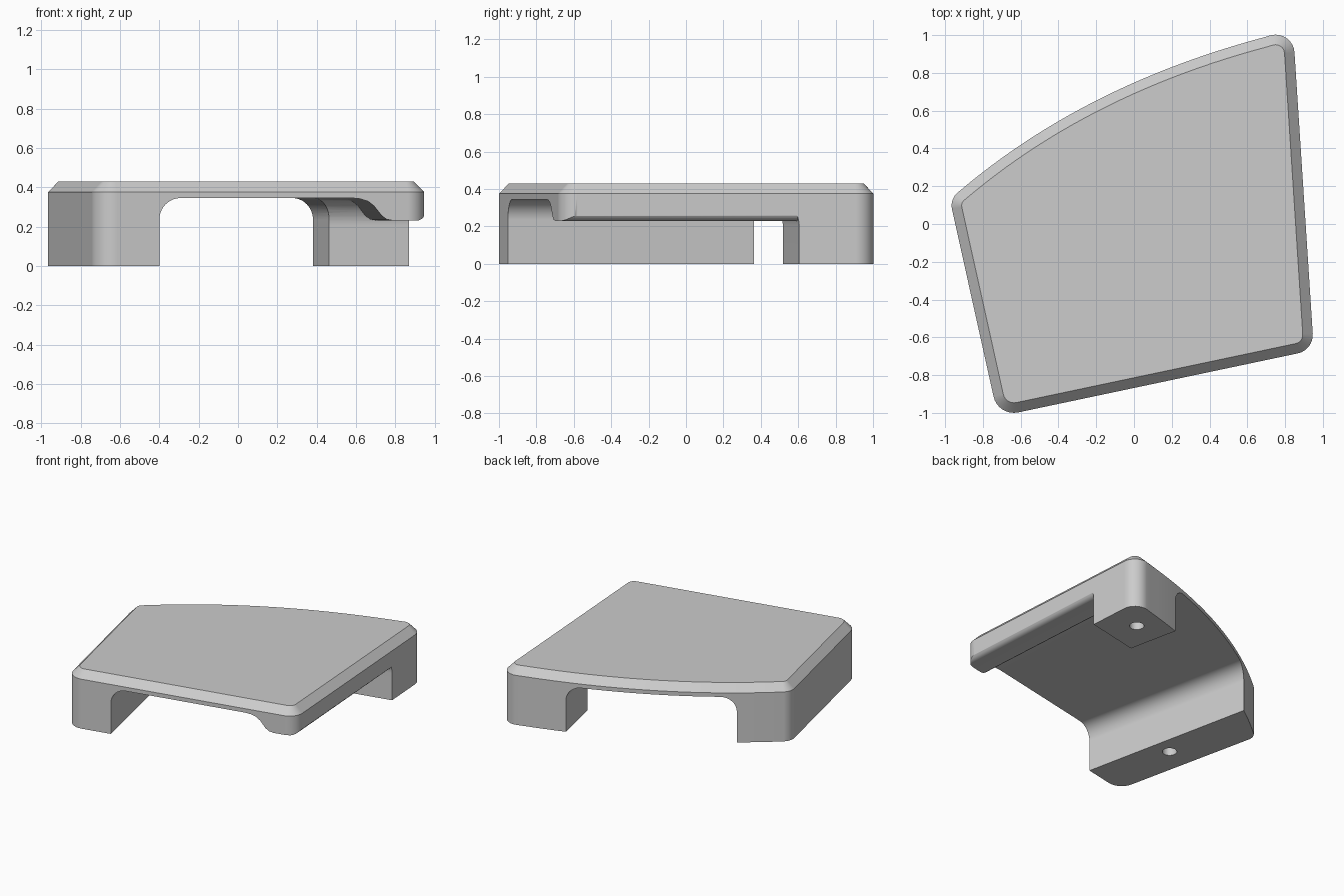
import bpy, bmesh
from math import radians, cos, sin, tan
from mathutils import Vector

cube = bpy.data.objects.get("Cube")
if cube:
    bpy.data.objects.remove(cube, do_unlink=True)

HEIGHT, RIM, CEILING = 0.43, 0.375, 0.345
U = Vector((0.978, 0.209, 0))       # along the front edge
V = Vector((-0.209, 0.978, 0))      # across it, towards the back
W = Vector((-0.066, 1, 0))          # along the lip edge
Z = Vector((0, 0, 1))


def arc(cx, cy, r, start, end, n=10):
    angles = [radians(start + (end - start) * i / n) for i in range(n + 1)]
    return [(cx + r * cos(a), cy + r * sin(a)) for a in angles]


def loft(name, rings):
    """Closed solid through equal rings of points."""
    bm = bmesh.new()
    loops = [[bm.verts.new(p) for p in ring] for ring in rings]
    n = len(loops[0])
    for low, high in zip(loops, loops[1:]):
        for i in range(n):
            j = (i + 1) % n
            bm.faces.new((low[i], low[j], high[j], high[i]))
    bm.faces.new(loops[0][::-1])
    bm.faces.new(loops[-1])
    bmesh.ops.recalc_face_normals(bm, faces=bm.faces)
    mesh = bpy.data.meshes.new(name)
    bm.to_mesh(mesh)
    bm.free()
    obj = bpy.data.objects.new(name, mesh)
    bpy.context.collection.objects.link(obj)
    return obj


def prism(name, profile, across, along, start, end, origin=Vector()):
    return loft(name, [[origin + across * p + Z * q + along * t for p, q in profile]
                       for t in (start, end)])


def combine(target, tool, operation):
    """Apply a boolean and discard the tool."""
    tool.hide_render = True
    mod = target.modifiers.new("cut", 'BOOLEAN')
    mod.operation, mod.solver, mod.object = operation, 'EXACT', tool
    graph = bpy.context.evaluated_depsgraph_get()
    graph.update()
    mesh = bpy.data.meshes.new_from_object(target.evaluated_get(graph))
    target.modifiers.clear()
    target.data = mesh
    bpy.data.objects.remove(tool, do_unlink=True)


def round_corner(p, before, after, r, n=8):
    a, b = (before - p).normalized(), (after - p).normalized()
    half = a.angle(b) / 2
    centre = p + (a + b).normalized() * (r / sin(half))
    first = (p + a * (r / tan(half)) - centre).normalized()
    last = (p + b * (r / tan(half)) - centre).normalized()
    return [centre + first.slerp(last, i / n) * r for i in range(n + 1)]


def inset(points, d):
    result = []
    for i, p in enumerate(points):
        e = (p - points[i - 1]).normalized()
        f = (points[(i + 1) % len(points)] - p).normalized()
        n1, n2 = Vector((-e.y, e.x)), Vector((-f.y, f.x))
        result.append(p + (n1 + n2) * (d / (1 + n1.dot(n2))))
    return result


# Outline: three straight sides and a bowed back, with round corners
back_right, front_right = Vector((-0.975, 0.13)), Vector((-0.72, -1.02))
front_left, back_left = Vector((0.952, -0.667)), Vector((0.842, 1.027))
bow = Vector((-0.25, 0.77))
outline = round_corner(back_right, bow, front_right, 0.09)
outline += round_corner(front_right, back_right, front_left, 0.11)
outline += round_corner(front_left, front_right, back_left, 0.10)
outline += round_corner(back_left, front_left, bow, 0.10)
for i in range(25):
    t = 0.93 - 0.86 * i / 24
    outline.append(back_right * (1 - t) ** 2 + bow * 2 * t * (1 - t) + back_left * t ** 2)

# Solid body with chamfered top
top = inset(outline, 0.053)
body = loft("platform_body", [[p.to_3d() for p in outline],
                              [p.to_3d() + Z * RIM for p in outline],
                              [p.to_3d() + Z * HEIGHT for p in top]])

# Arch beside the long leg
r = 0.11
wall = -0.59
combine(body, prism("long_leg_arch", [(wall, -0.1)]
                    + arc(wall + r, CEILING - r, r, 180, 90)
                    + [(0.2, CEILING), (0.2, -0.1)], U, V, -2, 2), 'DIFFERENCE')

# Arch beside the corner leg
wall = 0.56
combine(body, prism("corner_leg_arch", [(0, -0.1), (0, CEILING)]
                    + arc(wall - r, CEILING - r, r, 90, 0)
                    + [(wall, -0.1)], U, V, 0, 2), 'DIFFERENCE')

# Space under the hanging lip, ending at the front of the corner leg
lip = [(-0.1, -0.1), (-0.1, CEILING), (0.58, CEILING), (0.62, 0.341), (0.66, 0.328),
       (0.69, 0.305), (0.71, 0.28), (0.73, 0.255), (0.755, 0.237), (0.79, 0.23)]
lip += arc(0.91, 0.28, 0.05, -90, 0, 6) + [(2, 0.28), (2, -0.1)]
lip_space = prism("lip_space", lip, Vector((1, 0, 0)), W, -1, 2.2, Vector((0, -0.7, 0)))
r, wall = 0.14, 0.41
leg_front = prism("leg_front", [(-2.5, -0.2), (-2.5, CEILING)]
                  + arc(wall - r, CEILING - r, r, 90, 0)
                  + [(wall, -0.2)], V, U, -3, 3)
combine(lip_space, leg_front, 'INTERSECT')
combine(body, lip_space, 'DIFFERENCE')

# Screw holes in the feet
for x, y in ((-0.655, -0.40), (0.63, 0.78)):
    circle = arc(x, y, 0.05, 0, 345, 23)
    combine(body, loft("screw_hole", [[Vector((a, b, h)) for a, b in circle]
                                      for h in (-0.1, 0.2)]), 'DIFFERENCE')

# Colour and shading
grey = bpy.data.materials.new("plain_grey")
grey.use_nodes = True
colour = (0.604, 0.604, 0.604, 1)
grey.diffuse_color = colour
for node in grey.node_tree.nodes:
    if node.type == 'BSDF_PRINCIPLED':
        node.inputs["Base Color"].default_value = colour
body.data.materials.clear()
body.data.materials.append(grey)
for face in body.data.polygons:
    face.material_index = 0
body.data.shade_smooth()
body.data.set_sharp_from_angle(angle=radians(30))
weighted = body.modifiers.new("even_shading", 'WEIGHTED_NORMAL')
weighted.keep_sharp = True
